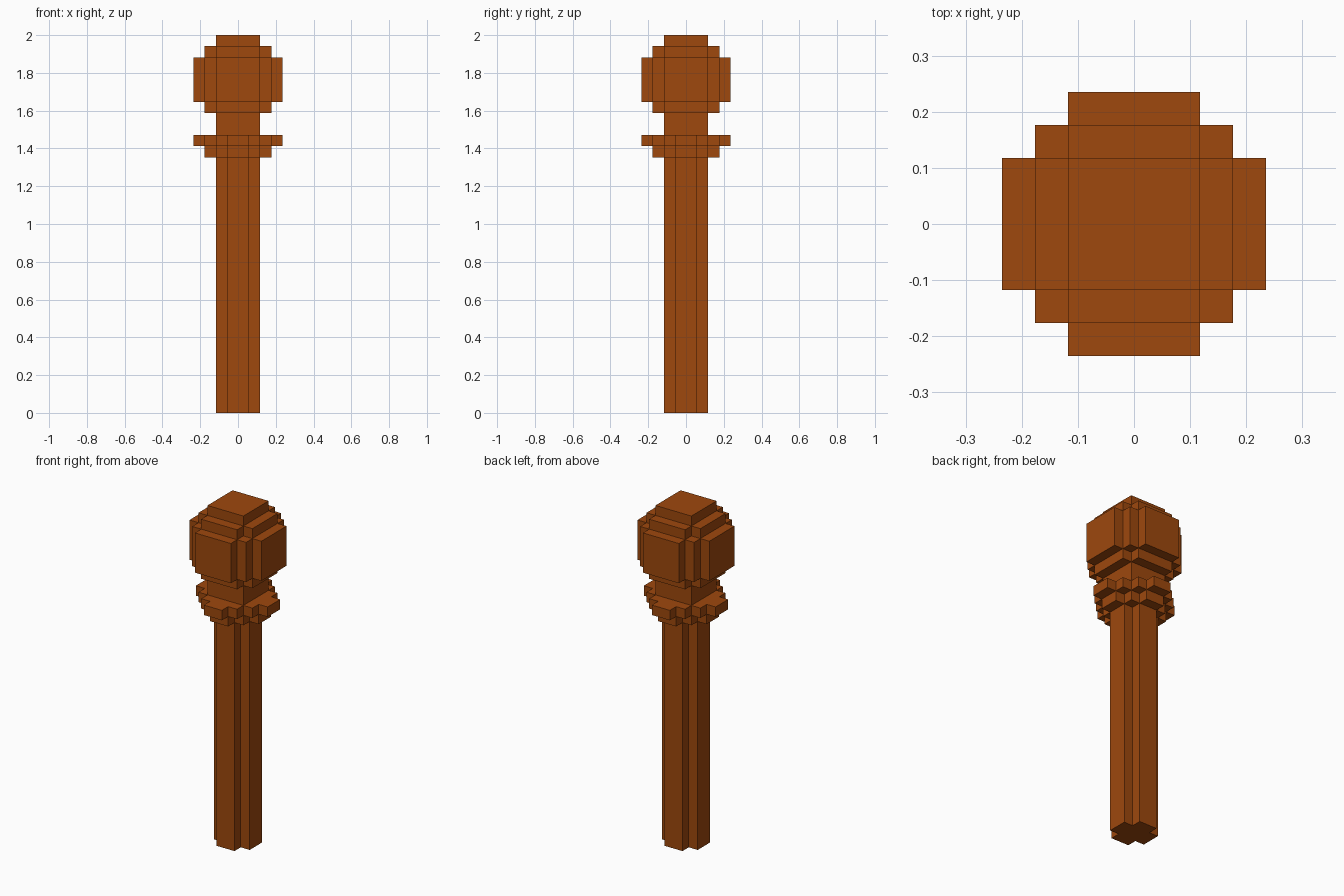
import bpy
import bmesh

cube = bpy.data.objects.get("Cube")
if cube:
    bpy.data.objects.remove(cube, do_unlink=True)

UNIT = 2 / 34  # one block of the stepped design

wood = bpy.data.materials.new("warm_brown_wood")
wood.use_nodes = True
colour = (0.342, 0.065, 0.004, 1)
wood.diffuse_color = colour
bsdf = next(n for n in wood.node_tree.nodes if n.type == "BSDF_PRINCIPLED")
bsdf.inputs["Base Color"].default_value = colour
bsdf.inputs["Roughness"].default_value = 0.8


def stepped_outline(steps):
    """Staircase corners of one quadrant, turned four times around the axis."""
    quarter = [steps[0]]
    for (x0, y0), (x1, y1) in zip(steps, steps[1:]):
        quarter += [(x1, y0), (x1, y1)]
    outline = []
    for _ in range(4):
        outline += quarter
        quarter = [(-y, x) for x, y in quarter]
    return outline


def build_part(name, layers):
    """Stack of extruded stepped outlines: (bottom, top, steps) in blocks."""
    bm = bmesh.new()
    for bottom, top, steps in layers:
        verts = [bm.verts.new((x * UNIT, y * UNIT, bottom * UNIT))
                 for x, y in stepped_outline(steps)]
        base = bm.faces.new(verts)
        result = bmesh.ops.extrude_face_region(bm, geom=[base], use_keep_orig=True)
        raised = [v for v in result["geom"] if isinstance(v, bmesh.types.BMVert)]
        bmesh.ops.translate(bm, verts=raised, vec=(0, 0, (top - bottom) * UNIT))
    bmesh.ops.recalc_face_normals(bm, faces=bm.faces)
    mesh = bpy.data.meshes.new(name)
    bm.to_mesh(mesh)
    bm.free()
    mesh.materials.append(wood)
    obj = bpy.data.objects.new(name, mesh)
    bpy.context.collection.objects.link(obj)
    return obj


# Cross-sections, as half widths of the steps
square = [(2, 2)]
small_cross = [(2, 1), (1, 2)]
wide_cross = [(3, 2), (2, 3)]
small_diamond = [(3, 1), (2, 2), (1, 3)]
large_diamond = [(4, 1), (3, 2), (2, 3), (1, 4)]
round_block = [(4, 2), (3, 3), (2, 4)]

# Handle, flared collar, neck and rounded knob
build_part("shaft", [(0, 23, small_cross)])
build_part("collar", [(23, 24, small_diamond), (24, 25, large_diamond)])
build_part("neck", [(25, 27, square)])
build_part("knob", [(27, 28, wide_cross), (28, 32, round_block),
                    (32, 33, wide_cross), (33, 34, square)])
